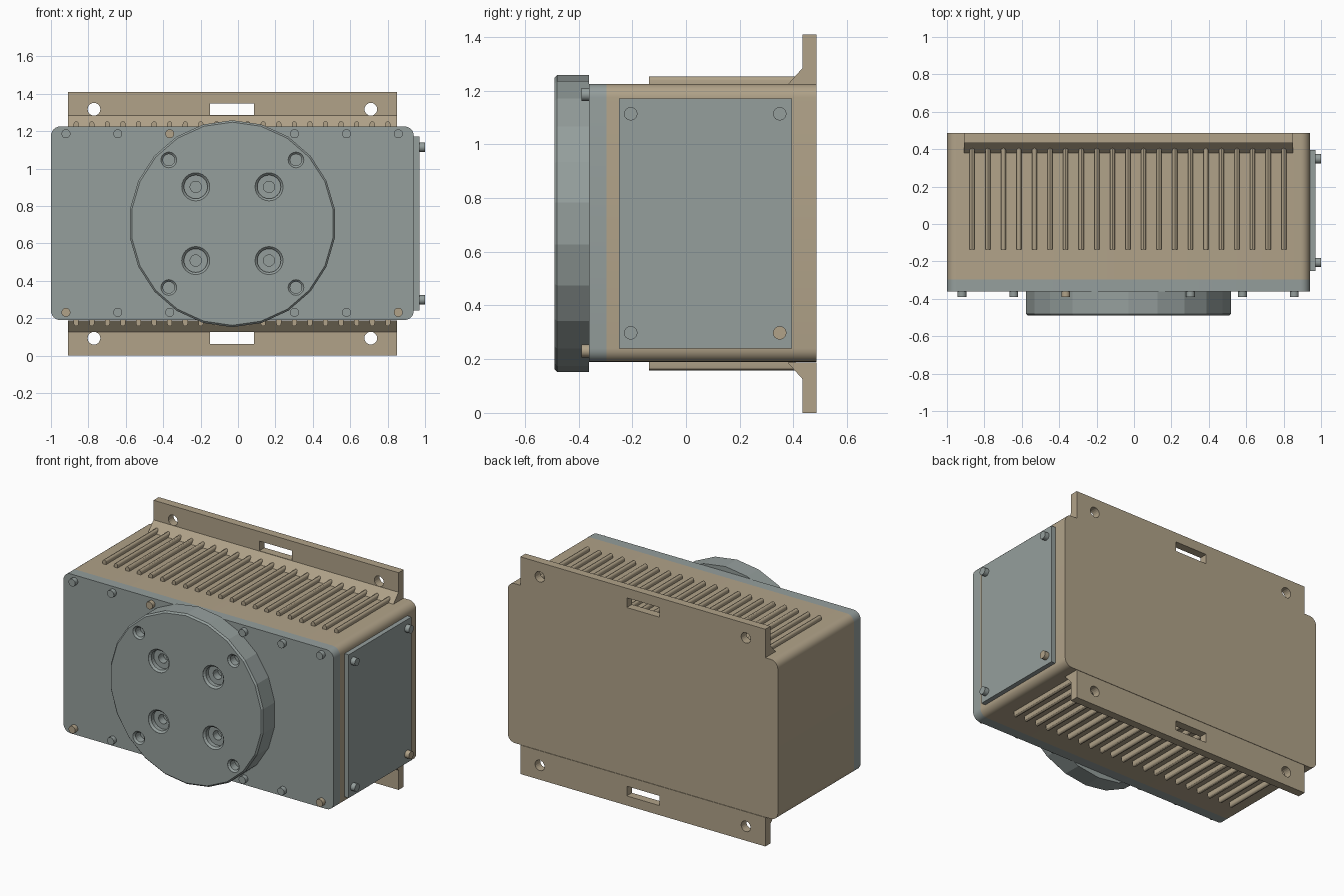
import bpy, bmesh, math
from mathutils import Matrix, Vector

old = bpy.data.objects.get("Cube")
if old:
    bpy.data.objects.remove(old, do_unlink=True)


def material(name, rgb):
    m = bpy.data.materials.new(name)
    m.use_nodes = True
    m.diffuse_color = (*rgb, 1)
    m.node_tree.nodes["Principled BSDF"].inputs["Base Color"].default_value = (*rgb, 1)
    return m


TAN = material("tan housing", (0.44, 0.365, 0.25))
GREY = material("cool grey", (0.30, 0.345, 0.335))
MID_Z = 0.705


def finish(name, bm, mat, smooth=False):
    bmesh.ops.recalc_face_normals(bm, faces=bm.faces)
    mesh = bpy.data.meshes.new(name)
    bm.to_mesh(mesh)
    bm.free()
    mesh.materials.append(mat)
    ob = bpy.data.objects.new(name, mesh)
    bpy.context.collection.objects.link(ob)
    if smooth:
        bpy.ops.object.select_all(action='DESELECT')
        ob.select_set(True)
        bpy.context.view_layer.objects.active = ob
        bpy.ops.object.shade_smooth_by_angle(angle=math.radians(30))
    return ob


def prism(bm, points, vec):
    """Extrude a closed outline along a vector."""
    face = bm.faces.new([bm.verts.new(p) for p in points])
    res = bmesh.ops.extrude_face_region(bm, geom=[face], use_keep_orig=True)
    verts = [g for g in res["geom"] if isinstance(g, bmesh.types.BMVert)]
    bmesh.ops.translate(bm, verts=verts, vec=vec)


def turned(bm, profile, centre, sides, side_facing=False):
    """Stack rings of (radius, depth) along y, or along -x reversed for side parts."""
    turn = Matrix.Rotation(math.pi / 2, 4, 'Z') if side_facing else Matrix()
    rings = []
    for r, depth in profile:
        ring = []
        for i in range(sides):
            a = 2 * math.pi * i / sides
            p = turn @ Vector((r * math.sin(a), depth, r * math.cos(a)))
            ring.append(bm.verts.new(p + Vector(centre)))
        rings.append(ring)
    bm.faces.new(rings[0])
    bm.faces.new(rings[-1])
    for a, b in zip(rings, rings[1:]):
        for i in range(sides):
            j = (i + 1) % sides
            bm.faces.new((a[i], a[j], b[j], b[i]))


def box(bm, x0, x1, y0, y1, z0, z1):
    prism(bm, [(x0, y0, z0), (x1, y0, z0), (x1, y0, z1), (x0, y0, z1)], (0, y1 - y0, 0))


def cut(target, bm, name):
    cutter = finish(name, bm, target.data.materials[0])
    cutter.hide_render = True
    mod = target.modifiers.new("cut", 'BOOLEAN')
    mod.object = cutter
    mod.solver = 'EXACT'
    bpy.context.view_layer.objects.active = target
    bpy.ops.object.modifier_apply(modifier=mod.name)
    bpy.data.objects.remove(cutter, do_unlink=True)


# Housing and front plate share one rounded outline
def rounded_slab(name, y0, y1, mat):
    x0, x1, z0, z1, r, n = -1.0, 0.94, 0.19, 1.225, 0.05, 6
    corners = [(x1 - r, z1 - r), (x0 + r, z1 - r), (x0 + r, z0 + r), (x1 - r, z0 + r)]
    pts = []
    for q, (cx, cz) in enumerate(corners):
        for i in range(n + 1):
            a = math.pi / 2 * (q + i / n)
            pts.append((cx + r * math.cos(a), y0, cz + r * math.sin(a)))
    bm = bmesh.new()
    prism(bm, pts, (0, y1 - y0, 0))
    finish(name, bm, mat, True)


rounded_slab("housing", -0.296, 0.486, TAN)
rounded_slab("front_plate", -0.362, -0.296, GREY)

# Mounting flanges and cooling fins, mirrored above and below
FIN_R = 0.0135
for label, s in (("upper", 1), ("lower", -1)):
    def z(h):
        return MID_Z + s * h

    bm = bmesh.new()
    section = [(0.378, 0.517), (0.433, 0.578), (0.433, 0.705), (0.486, 0.705), (0.486, 0.517)]
    prism(bm, [(-0.91, y, z(h)) for y, h in section], (1.76, 0, 0))
    flange = finish(label + "_flange", bm, TAN)

    bm = bmesh.new()
    for x in (-0.77, 0.71):
        turned(bm, [(0.034, 0.3), (0.034, 0.6)], (x, 0, z(0.612)), 20)
    box(bm, -0.15, 0.085, 0.3, 0.6, z(0.58), z(0.643))
    cut(flange, bm, "flange_cutter")

    bm = bmesh.new()
    for i in range(21):
        x = -0.865 + i * 0.0833
        outline = [(x - FIN_R, -0.137, z(0.51)), (x + FIN_R, -0.137, z(0.51))]
        for k in range(7):
            a = math.pi * k / 6
            outline.append((x + FIN_R * math.cos(a), -0.137,
                            z(0.534 + FIN_R * math.sin(a))))
        prism(bm, outline, (0, 0.545, 0))
    finish(label + "_fins", bm, TAN, True)

# Output disc with chamfered rim and recessed screw holes
CX = -0.03
bm = bmesh.new()
turned(bm, [(0.543, -0.49), (0.553, -0.48), (0.553, -0.362)], (CX, 0, MID_Z), 22)
disc = finish("output_disc", bm, GREY)

bm = bmesh.new()
for sx in (-1, 1):
    for sz in (-1, 1):
        turned(bm, [(0.075, -0.5), (0.075, -0.489), (0.063, -0.477), (0.063, -0.45),
                    (0.03, -0.449), (0.03, -0.40)],
               (CX + sx * 0.196, 0, MID_Z + sz * 0.197), 24)
        turned(bm, [(0.042, -0.5), (0.042, -0.489), (0.031, -0.478), (0.031, -0.43)],
               (CX + sx * 0.34, 0, MID_Z + sz * 0.341), 20)
cut(disc, bm, "disc_cutter")

# Side cover on the left
bm = bmesh.new()
box(bm, 0.94, 0.97, -0.25, 0.395, 0.24, 1.17)
finish("side_cover", bm, GREY)

# Screws, a few of them in tan
front = [(x, h) for x in (-0.92, -0.643, -0.365, 0.302, 0.58, 0.857) for h in (0.231, 1.186)]
front_tan = {(-0.92, 0.231), (0.857, 0.231), (-0.365, 1.186)}
side = [(y, h) for y in (-0.206, 0.349) for h in (0.298, 1.114)]
side_tan = {(0.349, 0.298)}

for name, mat, tan in (("grey_screws", GREY, False), ("tan_screws", TAN, True)):
    bm = bmesh.new()
    for p in front:
        if (p in front_tan) == tan:
            turned(bm, [(0.024, -0.39), (0.024, -0.355)], (p[0], 0, p[1]), 18)
    for p in side:
        if (p in side_tan) == tan:
            turned(bm, [(0.025, -0.03), (0.025, 0.005)], (0.97, p[0], p[1]), 18, True)
    finish(name, bm, mat, True)
